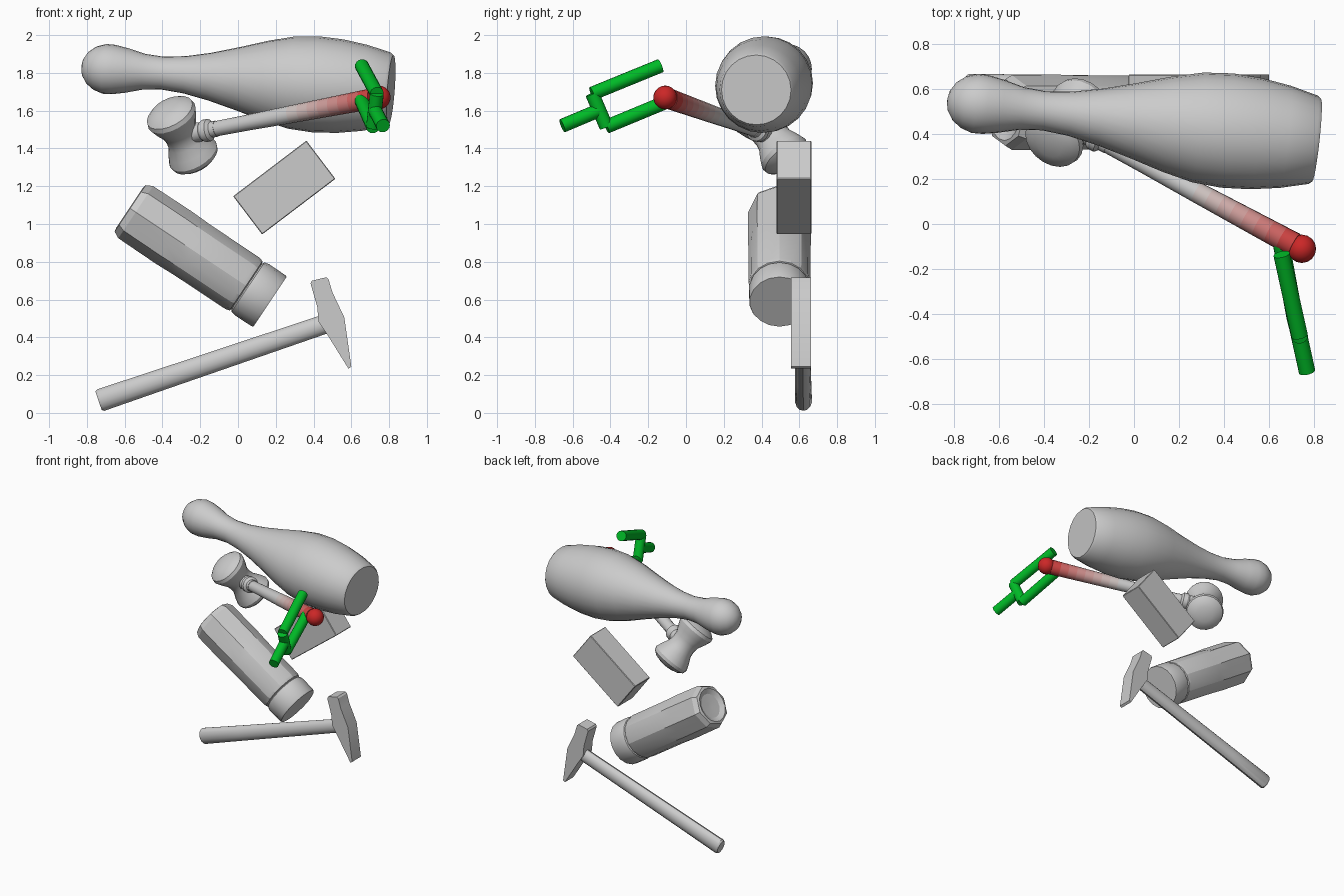
import bpy, bmesh, math
from mathutils import Vector, Matrix

if "Cube" in bpy.data.objects:
    bpy.data.objects.remove(bpy.data.objects["Cube"])


def finish(name, bm, angle=30):
    bmesh.ops.recalc_face_normals(bm, faces=bm.faces)
    me = bpy.data.meshes.new(name)
    bm.to_mesh(me)
    bm.free()
    ob = bpy.data.objects.new(name, me)
    bpy.context.collection.objects.link(ob)
    me.polygons.foreach_set("use_smooth", [True] * len(me.polygons))
    me.set_sharp_from_angle(angle=math.radians(angle))
    return ob


def material(name, rgb):
    m = bpy.data.materials.new(name)
    m.diffuse_color = (*rgb, 1)
    m.use_nodes = True
    m.node_tree.nodes["Principled BSDF"].inputs["Base Color"].default_value = m.diffuse_color
    return m


def lathe(name, start, end, profile, seg=20, flat=1.0, angle=30, mats=None):
    """Turn (distance, radius[, odd-vertex factor]) rings round the line start-end.
    flat squashes the section in depth; mats gives one material per band."""
    start = Vector(start)
    w = (Vector(end) - start).normalized()
    v = Vector((0, 1, 0))
    v = (v - w * v.dot(w)).normalized()
    u = v.cross(w)
    bm = bmesh.new()
    rings = []
    for t, r, *odd in profile:
        ring = []
        for i in range(seg):
            a = math.tau * i / seg
            k = r * (odd[0] if odd and i % 2 else 1)
            ring.append(bm.verts.new(start + w * t + u * k * math.cos(a)
                                     + v * k * flat * math.sin(a)))
        rings.append(ring)
    for b, (p, q) in enumerate(zip(rings, rings[1:])):
        for i in range(seg):
            j = (i + 1) % seg
            f = bm.faces.new((p[i], p[j], q[j], q[i]))
            f.material_index = b if mats else 0
    bm.faces.new(rings[0])
    last = bm.faces.new(rings[-1])
    last.material_index = len(mats) - 1 if mats else 0
    ob = finish(name, bm, angle)
    for m in mats or []:
        ob.data.materials.append(m)
    return ob


def rod(name, a, b, r, mat):
    length = (Vector(b) - Vector(a)).length
    return lathe(name, a, b, [(0, r), (length, r)], 16, mats=[mat])


# Bowling pin lying on its side
lathe("bowling_pin", (0.81, 0.372, 1.71), (-0.825, 0.548, 1.83),
      [(0, 0.185), (0.015, 0.197), (0.14, 0.228), (0.27, 0.248), (0.40, 0.255),
       (0.53, 0.245), (0.67, 0.212), (0.82, 0.167), (0.97, 0.126), (1.10, 0.099),
       (1.22, 0.087), (1.32, 0.095), (1.41, 0.118), (1.48, 0.131), (1.53, 0.132),
       (1.58, 0.115), (1.62, 0.085), (1.645, 0.045), (1.652, 0.012)], 24)

# Mallet head: waisted barrel with domed ends
mid = Vector((-0.295, 0.45, 1.47))
axis = Vector((0.42, 0.52, -0.75)).normalized()
half = [(0, 0.093), (0.04, 0.098), (0.09, 0.122), (0.135, 0.139), (0.16, 0.133),
        (0.182, 0.105), (0.196, 0.06), (0.2, 0.015)]
lathe("mallet_head", mid, mid + axis,
      [(-t, r) for t, r in reversed(half[1:])] + half, 20)

# Mallet collar, shaft and red-tinted grip
tip = Vector((0.745, -0.11, 1.67))
lathe("mallet_collar", mid, tip,
      [(0.05, 0.055), (0.12, 0.05), (0.135, 0.06), (0.165, 0.06), (0.18, 0.043),
       (0.21, 0.043)], 14)
lathe("mallet_shaft", mid, tip,
      [(0.17, 0.04), (0.4, 0.042), (0.66, 0.047)], 14)
grey, red = Vector((0.62, 0.58, 0.56)), Vector((0.6, 0.02, 0.02))
bands = 8
tints = [material(f"grip_tint_{i}", grey.lerp(red, (i + 0.5) / bands))
         for i in range(bands)]
lathe("mallet_grip", mid, tip,
      [(0.66 + 0.5 * i / bands, 0.047 + 0.008 * i / bands) for i in range(bands + 1)],
      14, mats=tints)

# Red knob at the end of the grip
bm = bmesh.new()
bmesh.ops.create_uvsphere(bm, u_segments=16, v_segments=10, radius=0.063,
                          matrix=Matrix.Translation(tip))
finish("grip_knob", bm).data.materials.append(material("knob_red", red))

# Box block
bm = bmesh.new()
bmesh.ops.create_cube(bm, size=1, matrix=Matrix.Translation((0.245, 0.572, 1.193))
                      @ Matrix.Rotation(math.radians(-37.2), 4, 'Y')
                      @ Matrix.Diagonal((0.487, 0.184, 0.254, 1)))
bmesh.ops.bevel(bm, geom=bm.edges[:], offset=0.004, segments=1, affect='EDGES')
finish("box_block", bm)

# Canister: octagonal body blending to round, with a grooved cap
oct8 = math.cos(math.pi / 8)
lathe("canister_body", (-0.575, 0.495, 1.085), (0.17, 0.495, 0.588),
      [(0.025, 0.02), (0.02, 0.09), (0, 0.125), (0.005, 0.148, oct8),
       (0.04, 0.166, oct8), (0.28, 0.168, oct8), (0.40, 0.164, 0.98), (0.72, 0.163),
       (0.742, 0.157), (0.75, 0.14), (0.77, 0.14)], 16, angle=20)
lathe("canister_cap", (-0.575, 0.495, 1.085), (0.17, 0.495, 0.588),
      [(0.745, 0.14), (0.755, 0.157), (0.78, 0.163), (0.885, 0.162), (0.895, 0.158)], 18)

# Hammer handle with oval section
lathe("hammer_handle", (-0.738, 0.622, 0.064), (0.46, 0.615, 0.47),
      [(0, 0.052), (0.012, 0.06), (0.35, 0.057), (0.8, 0.054), (1.26, 0.051)],
      14, flat=0.76)

# Hammer head: side outline extruded in depth
outline = [(0.384, 0.686), (0.392, 0.700), (0.468, 0.718), (0.479, 0.708),
           (0.50, 0.638), (0.563, 0.505), (0.60, 0.245), (0.585, 0.234),
           (0.479, 0.404), (0.426, 0.484), (0.42, 0.56)]
bm = bmesh.new()
face = bm.faces.new([bm.verts.new((x, 0.555, z)) for x, z in outline])
ext = bmesh.ops.extrude_face_region(bm, geom=[face])
bmesh.ops.translate(bm, vec=(0, 0.108, 0),
                    verts=[g for g in ext["geom"] if isinstance(g, bmesh.types.BMVert)])
finish("hammer_head", bm)

# Green two-finger gripper made of rods
green = material("gripper_green", (0.0, 0.5, 0.02))
top, low = (0.735, -0.497, 1.69), (0.715, -0.422, 1.515)
for name, a, b in [("upper_finger", top, (0.655, -0.135, 1.838)),
                   ("lower_finger", low, (0.648, -0.06, 1.665)),
                   ("finger_bridge", top, low),
                   ("gripper_stem", (0.725, -0.46, 1.602), (0.768, -0.655, 1.52))]:
    rod(name, a, b, 0.037, green)
